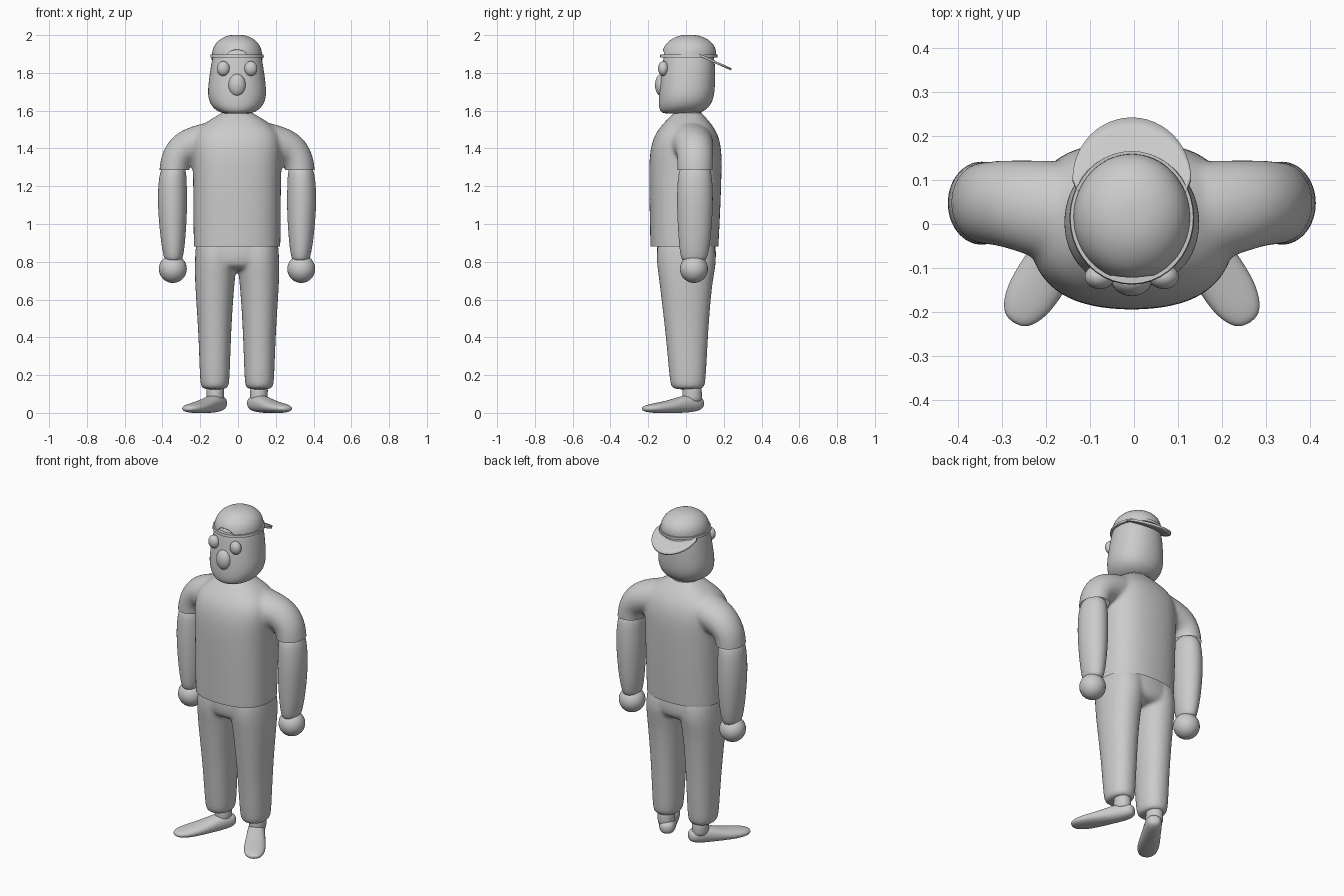
import bpy, bmesh, math
from mathutils import Vector, Matrix

if "Cube" in bpy.data.objects:
    bpy.data.objects.remove(bpy.data.objects["Cube"])

grey = bpy.data.materials.new("plain_grey")
grey.diffuse_color = (0.6, 0.6, 0.6, 1)
grey.use_nodes = True
grey.node_tree.nodes["Principled BSDF"].inputs["Base Color"].default_value = grey.diffuse_color


def finish(name, bm):
    me = bpy.data.meshes.new(name)
    bmesh.ops.recalc_face_normals(bm, faces=bm.faces[:])
    for f in bm.faces:
        f.smooth = True
    bm.to_mesh(me)
    bm.free()
    me.materials.append(grey)
    ob = bpy.data.objects.new(name, me)
    bpy.context.collection.objects.link(ob)
    return ob


def loft(bm, rings, power=2.0, segs=16):
    """Skin closed rings given as (centre, u axis, v axis)."""
    loops = []
    for c, u, v in rings:
        loop = []
        for i in range(segs):
            a = 2 * math.pi * i / segs
            k = [math.copysign(abs(t) ** (2 / power), t) for t in (math.cos(a), math.sin(a))]
            loop.append(bm.verts.new(Vector(c) + Vector(u) * k[0] + Vector(v) * k[1]))
        loops.append(loop)
    for a, b in zip(loops, loops[1:]):
        for i in range(segs):
            j = (i + 1) % segs
            bm.faces.new((a[i], a[j], b[j], b[i]))
    bm.faces.new(loops[0][::-1])
    bm.faces.new(loops[-1])


def upright(rows, s=1):
    """Rows of (z, centre x, half width, front y, back y)."""
    return [((s * x, (y0 + y1) / 2, z), (w, 0, 0), (0, (y1 - y0) / 2, 0))
            for z, x, w, y0, y1 in rows]


def subdivide(ob, levels=2):
    m = ob.modifiers.new("subdivide", "SUBSURF")
    m.levels = m.render_levels = levels
    return ob


def lofted(name, rings, power=2.0):
    bm = bmesh.new()
    loft(bm, rings, power)
    return subdivide(finish(name, bm))


def ball(name, centre, radii):
    bm = bmesh.new()
    bmesh.ops.create_uvsphere(bm, u_segments=28, v_segments=18, radius=1)
    bm.transform(Matrix.Translation(centre) @ Matrix.Diagonal((*radii, 1)))
    return finish(name, bm)


def blend(ob, smooth=8):
    """Fuse overlapping lofts into one soft skin."""
    subdivide(ob)
    m = ob.modifiers.new("fuse", "REMESH")
    m.mode, m.voxel_size, m.use_smooth_shade = "VOXEL", 0.011, True
    m = ob.modifiers.new("soften", "SMOOTH")
    m.factor, m.iterations = 0.5, smooth


# shirt: torso and sleeves fused, then trimmed at the hems
bm = bmesh.new()
loft(bm, upright([(0.78, 0, .232, -.19, .17), (0.88, 0, .234, -.192, .175),
                  (1.1, 0, .236, -.197, .187), (1.3, 0, .238, -.2, .193),
                  (1.4, 0, .245, -.193, .192), (1.48, 0, .235, -.168, .172),
                  (1.54, 0, .17, -.115, .13), (1.58, 0, .095, -.075, .09),
                  (1.6, 0, .07, -.05, .075)]), 2.5)
for s in (-1, 1):
    rings = []
    for x, z, r, ry, y, tilt in [(.05, 1.46, .1, .13, .01, 90), (.2, 1.43, .102, .118, .03, 82),
                                 (.28, 1.4, .098, .102, .046, 58), (.32, 1.355, .085, .097, .048, 25),
                                 (.335, 1.29, .08, .096, .048, 8), (.338, 1.2, .08, .096, .048, 0)]:
        t = math.radians(tilt)
        rings.append(((s * x, y, z), (s * r * math.cos(t), 0, r * math.sin(t)), (0, ry, 0)))
    loft(bm, rings)
shirt = finish("shirt", bm)
blend(shirt)
bm = bmesh.new()
bm.from_object(shirt, bpy.context.evaluated_depsgraph_get())
bpy.data.objects.remove(shirt)
for z, x in ((0.88, -1), (1.287, 0.252)):
    bmesh.ops.bisect_plane(bm, geom=bm.verts[:] + bm.edges[:] + bm.faces[:],
                           plane_co=(0, 0, z), plane_no=(0, 0, 1))
    low = [f for f in bm.faces if f.calc_center_median().z < z
           and abs(f.calc_center_median().x) > x]
    bmesh.ops.delete(bm, geom=low, context="FACES")
finish("shirt", bm)

# trousers: hips and two legs fused
bm = bmesh.new()
loft(bm, upright([(.75, 0, .2, -.13, .13), (.8, 0, .222, -.16, .166),
                  (.88, 0, .225, -.158, .16), (.95, 0, .215, -.15, .15)]), 2.4)
for s in (-1, 1):
    loft(bm, upright([(.122, .118, .07, -.075, .095), (.15, .118, .08, -.087, .106),
                      (.4, .118, .087, -.108, .118), (.6, .119, .1, -.133, .133),
                      (.72, .117, .109, -.147, .148), (.8, .112, .114, -.16, .165),
                      (.88, .108, .114, -.156, .156), (.94, .1, .11, -.14, .14)], s), 2.2)
blend(finish("trousers", bm), 5)

for s, side in ((-1, "left"), (1, "right")):
    # arm and hand
    lofted(side + "_arm", upright([(.8, .337, .04, -.015, .1), (.82, .337, .052, -.03, .115),
                                   (.92, .339, .068, -.042, .134), (1.1, .342, .081, -.051, .146),
                                   (1.22, .342, .077, -.048, .143), (1.33, .335, .066, -.035, .13)], s))
    ball(side + "_hand", (s * .34, .042, .762), (.074, .074, .074))
    # ankle and splayed shoe
    lofted(side + "_ankle", upright([(.05, .115, .048, -.02, .085), (.09, .115, .047, -.02, .085),
                                     (.17, .118, .05, -.02, .085)], s))
    d, w = Vector((s * .53, -.85, 0)), Vector((.85, s * .53, 0))
    rings = []
    for t, hw, z0, z1 in [(-.05, .02, .03, .07), (-.03, .042, .012, .09), (.02, .05, .003, .1),
                          (.08, .052, -.001, .09), (.16, .06, -.002, .066), (.24, .062, -.002, .053),
                          (.295, .046, .004, .042), (.318, .02, .012, .032)]:
        c = Vector((s * .1, .045, (z0 + z1) / 2)) + d * t
        rings.append((c, w * hw, (0, 0, (z1 - z0) / 2)))
    lofted(side + "_shoe", rings, 2.3)
    # eye
    ball(side + "_eye", (s * .073, -.12, 1.823), (.034, .028, .039))

# head, nose and neck
lofted("head", upright([(1.583, 0, .06, -.11, .05), (1.592, 0, .1, -.138, .09),
                        (1.625, 0, .142, -.148, .134), (1.68, 0, .16, -.147, .153),
                        (1.75, 0, .154, -.142, .158), (1.85, 0, .14, -.128, .158),
                        (1.91, 0, .125, -.116, .145), (1.95, 0, .1, -.085, .115),
                        (1.97, 0, .05, -.04, .07)]), 2.2)
ball("nose", (0, -.128, 1.735), (.046, .036, .06))
lofted("neck", upright([(1.5, 0, .09, -.07, .09), (1.56, 0, .085, -.06, .085),
                        (1.63, 0, .08, -.05, .085)]))

# cap worn backwards: crown with an arched opening, band and brim
crown = lofted("cap_crown", upright([(1.878, 0, .134, -.13, .16), (1.885, 0, .137, -.133, .163),
                                     (1.925, 0, .134, -.128, .164), (1.965, 0, .112, -.102, .14),
                                     (1.993, 0, .068, -.055, .09), (2.002, 0, .025, -.01, .045)]))
bm = bmesh.new()
bmesh.ops.create_cone(bm, cap_ends=True, segments=32, radius1=1, radius2=1, depth=.1)
bm.transform(Matrix.Translation((0, -.15, 1.894)) @ Matrix.Diagonal((.05, 1, .028, 1))
             @ Matrix.Rotation(math.pi / 2, 4, "X"))
cutter = finish("opening_cutter", bm)
cutter.hide_render = True
cutter.hide_set(True)
m = crown.modifiers.new("opening", "BOOLEAN")
m.operation, m.object, m.solver = "DIFFERENCE", cutter, "EXACT"

bm = bmesh.new()
loft(bm, upright([(1.882, 0, .142, -.138, .166), (1.897, 0, .14, -.136, .166)]), segs=40)
finish("cap_band", bm)

bm = bmesh.new()
rows = []
for k in range(5):
    t = k / 4
    row = []
    for i in range(25):
        a = math.pi * i / 24
        y = .07 + .03 * t + (.065 + .075 * t) * math.sin(a)
        row.append(bm.verts.new(((.122 + .013 * t) * math.cos(a), y, 1.886 - .45 * (y - .09))))
    rows.append(row)
for a, b in zip(rows, rows[1:]):
    for i in range(24):
        bm.faces.new((a[i], a[i + 1], b[i + 1], b[i]))
brim = finish("cap_brim", bm)
m = brim.modifiers.new("thickness", "SOLIDIFY")
m.thickness, m.offset = .012, 0

# keep hard edges crisp, and centre the figure
for ob in list(bpy.context.collection.objects):
    ob.location.x = -0.005
    if ob.name in ("cap_band", "cap_brim", "cap_crown"):
        bpy.ops.object.select_all(action="DESELECT")
        ob.select_set(True)
        bpy.context.view_layer.objects.active = ob
        bpy.ops.object.shade_smooth_by_angle(angle=math.radians(40))
